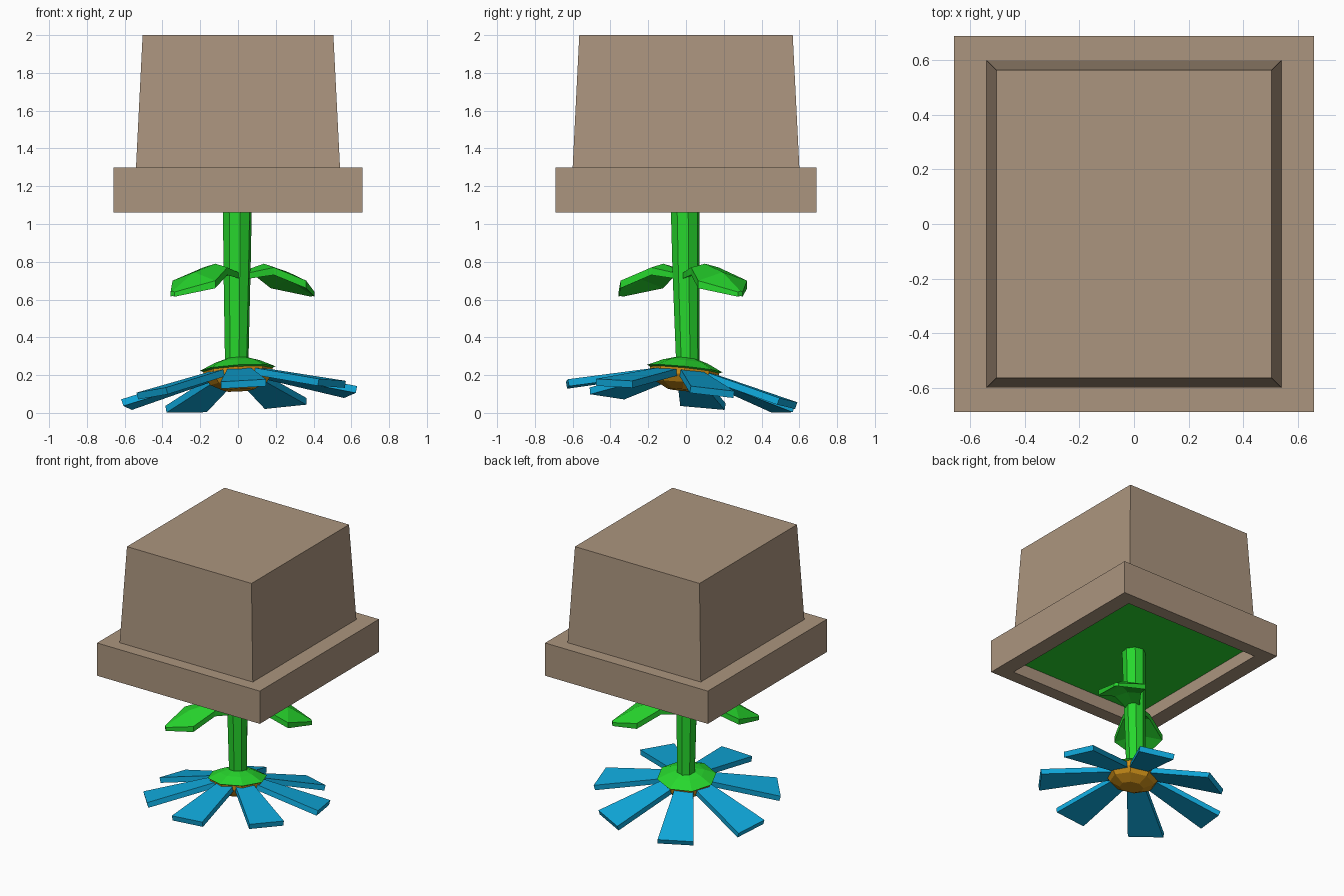
import bpy, bmesh
from math import sin, cos, pi, radians
from mathutils import Vector, Matrix

if "Cube" in bpy.data.objects:
    bpy.data.objects.remove(bpy.data.objects["Cube"])


def material(name, rgb):
    m = bpy.data.materials.new(name)
    m.diffuse_color = (*rgb, 1)
    m.use_nodes = True
    m.node_tree.nodes["Principled BSDF"].inputs["Base Color"].default_value = m.diffuse_color
    return m


BROWN = material("clay", (0.41, 0.30, 0.21))
GREEN = material("green", (0.02, 0.68, 0.026))
BLUE = material("petal_blue", (0.005, 0.40, 0.72))
GOLD = material("gold", (0.67, 0.30, 0.01))


def skin(name, rings, mat, matrix=Matrix(), cap_end=True):
    """Join equal-length rings of points into one flat-faced shell."""
    bm = bmesh.new()
    loops = [[bm.verts.new(p) for p in ring] for ring in rings]
    n = len(loops[0])
    for a, b in zip(loops, loops[1:]):
        for i in range(n):
            j = (i + 1) % n
            bm.faces.new((a[i], a[j], b[j], b[i]))
    bm.faces.new(loops[0])
    if cap_end:
        bm.faces.new(loops[-1])
    bmesh.ops.recalc_face_normals(bm, faces=bm.faces)
    bm.transform(matrix)
    me = bpy.data.meshes.new(name)
    bm.to_mesh(me)
    bm.free()
    me.materials.append(mat)
    ob = bpy.data.objects.new(name, me)
    bpy.context.collection.objects.link(ob)
    return ob


def rect(hx, hy, z):
    return [(-hx, -hy, z), (hx, -hy, z), (hx, hy, z), (-hx, hy, z)]


def polygon(r, z, x=0, y=0, turn=0.0, n=8):
    return [(x + r * cos(turn + 2 * pi * i / n), y + r * sin(turn + 2 * pi * i / n), z)
            for i in range(n)]


# Upside-down pot: tapered body, wide rim, recess inside the rim
skin("pot", [rect(0.505, 0.565, 2.0), rect(0.54, 0.60, 1.30), rect(0.66, 0.69, 1.30),
             rect(0.66, 0.69, 1.06), rect(0.545, 0.595, 1.06), rect(0.545, 0.595, 1.17)],
     BROWN, cap_end=False)
skin("soil", [rect(0.545, 0.595, 1.15), rect(0.545, 0.595, 1.17)], GREEN)

# Slightly bent stem
skin("stem", [polygon(0.079, 1.16, -0.003, -0.005, 0.2),
              polygon(0.073, 0.75, -0.005, 0.0, 0.2),
              polygon(0.063, 0.25, -0.007, 0.01, 0.2)], GREEN)

# Two drooping leaves: (distance out, ridge height, half width, edge drop, thickness)
stations = [(0.03, 0.75, 0.045, 0.01, 0.03), (0.17, 0.79, 0.09, 0.02, 0.04),
            (0.33, 0.745, 0.16, 0.045, 0.04), (0.49, 0.645, 0.015, 0.005, 0.025)]
for side, angle in (("front", 225), ("back", 36)):
    rings = [[(d, -w, z - e), (d, 0, z), (d, w, z - e),
              (d, w, z - e - t), (d, 0, z - t), (d, -w, z - e - t)]
             for d, z, w, e, t in stations]
    skin(side + "_leaf", rings, GREEN, Matrix.Rotation(radians(angle), 4, 'Z'))

# Tilted flower head
tilt = (Matrix.Translation((0, -0.008, 0.22))
        @ Matrix.Rotation(-0.10, 4, 'X') @ Matrix.Rotation(-0.06, 4, 'Y'))
skin("sepal", [polygon(0.06, 0.07), polygon(0.12, 0.052), polygon(0.20, 0.015),
               polygon(0.185, 0.008)], GREEN, tilt)
skin("flower_centre", [polygon(0.185, 0.012), polygon(0.18, -0.025),
                       polygon(0.15, -0.065), polygon(0.08, -0.10)], GOLD, tilt)


def petal_end(r, z, half_width, t=0.036):
    return [(r, -half_width, z - t / 2), (r, half_width, z - t / 2),
            (r + t * 0.28, half_width, z + t / 2), (r + t * 0.28, -half_width, z + t / 2)]


# Seven petals around the centre
for k in range(7):
    turn = Matrix.Rotation(radians(272) + 2 * pi * k / 7, 4, 'Z')
    skin(f"petal_{k + 1}", [petal_end(0.12, -0.012, 0.06), petal_end(0.605, -0.13, 0.12)],
         BLUE, tilt @ turn)
